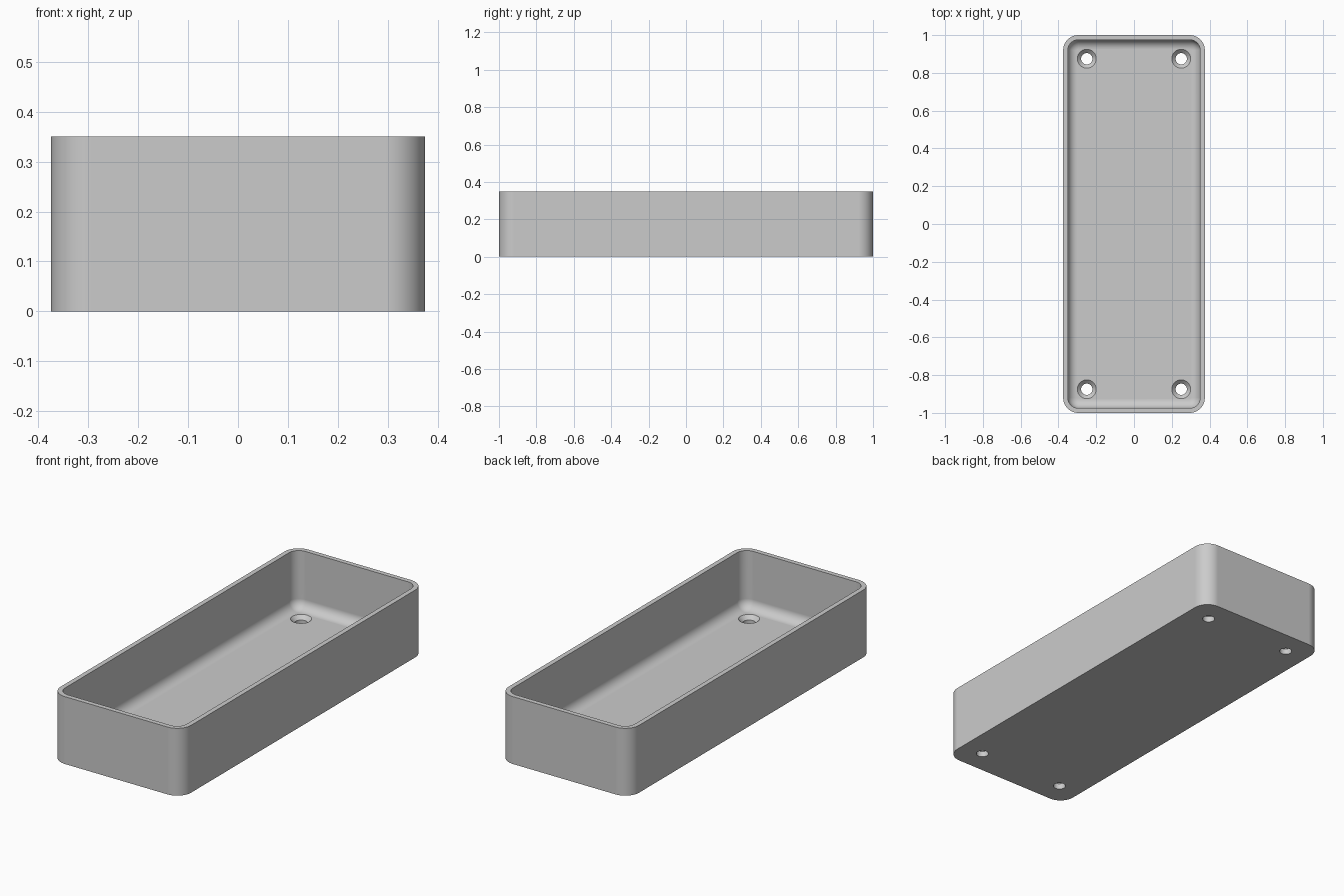
import bpy, bmesh
from math import sin, cos, pi

if "Cube" in bpy.data.objects:
    bpy.data.objects.remove(bpy.data.objects["Cube"], do_unlink=True)

HALF_X, HALF_Y, HEIGHT = 0.375, 1.0, 0.35
RADIUS, WALL, FLOOR, FILLET = 0.08, 0.025, 0.05, 0.05
CORNER_STEPS, FILLET_STEPS = 12, 10

grey = bpy.data.materials.new("plain grey")
grey.use_nodes = True
grey.diffuse_color = (0.6, 0.6, 0.6, 1)
grey.node_tree.nodes["Principled BSDF"].inputs["Base Color"].default_value = grey.diffuse_color


def make_object(name, bm):
    bmesh.ops.recalc_face_normals(bm, faces=bm.faces)
    mesh = bpy.data.meshes.new(name)
    bm.to_mesh(mesh)
    bm.free()
    mesh.materials.append(grey)
    obj = bpy.data.objects.new(name, mesh)
    bpy.context.collection.objects.link(obj)
    return obj


def skin(bm, rings):
    """Join a stack of point rings with quads and cap both ends."""
    loops = [[bm.verts.new(p) for p in ring] for ring in rings]
    for a, b in zip(loops, loops[1:]):
        for i in range(len(a)):
            j = (i + 1) % len(a)
            bm.faces.new((a[i], a[j], b[j], b[i]))
    bm.faces.new(loops[0])
    bm.faces.new(loops[-1])


def rounded_ring(inset, z):
    """Rounded rectangle, moved inward from the outer wall."""
    r = RADIUS - inset
    cx, cy = HALF_X - RADIUS, HALF_Y - RADIUS
    points = []
    for k, (sx, sy) in enumerate([(1, 1), (-1, 1), (-1, -1), (1, -1)]):
        for i in range(CORNER_STEPS + 1):
            a = (k + i / CORNER_STEPS) * pi / 2
            points.append((sx * cx + r * cos(a), sy * cy + r * sin(a), z))
    return points


# Tray shell: outer wall, rim, inner wall, then fillet down to the floor
rings = [rounded_ring(0, 0), rounded_ring(0, HEIGHT), rounded_ring(WALL, HEIGHT)]
for i in range(FILLET_STEPS + 1):
    a = i / FILLET_STEPS * pi / 2
    rings.append(rounded_ring(WALL + FILLET * (1 - cos(a)), FLOOR + FILLET * (1 - sin(a))))
bm = bmesh.new()
skin(bm, rings)
tray = make_object("tray", bm)

# Countersunk screw holes, cut through the floor near each corner
profile = [(0.03, -0.05), (0.03, 0.03), (0.05, FLOOR), (0.05, FLOOR + 0.02)]
bm = bmesh.new()
for sx in (-1, 1):
    for sy in (-1, 1):
        skin(bm, [[(sx * 0.25 + r * cos(t * pi / 16), sy * 0.875 + r * sin(t * pi / 16), z)
                   for t in range(32)] for r, z in profile])
cutter = make_object("hole_cutter", bm)
cutter.hide_render = True

cut = tray.modifiers.new("screw holes", "BOOLEAN")
cut.operation, cut.solver, cut.object = "DIFFERENCE", "EXACT", cutter
bpy.ops.object.select_all(action="DESELECT")
tray.select_set(True)
bpy.context.view_layer.objects.active = tray
bpy.ops.object.modifier_apply(modifier=cut.name)
bpy.data.objects.remove(cutter, do_unlink=True)

# Smooth rounded surfaces, crisp rim and hole edges
bpy.ops.object.shade_smooth_by_angle()
weighted = tray.modifiers.new("even shading", "WEIGHTED_NORMAL")
weighted.keep_sharp = True
